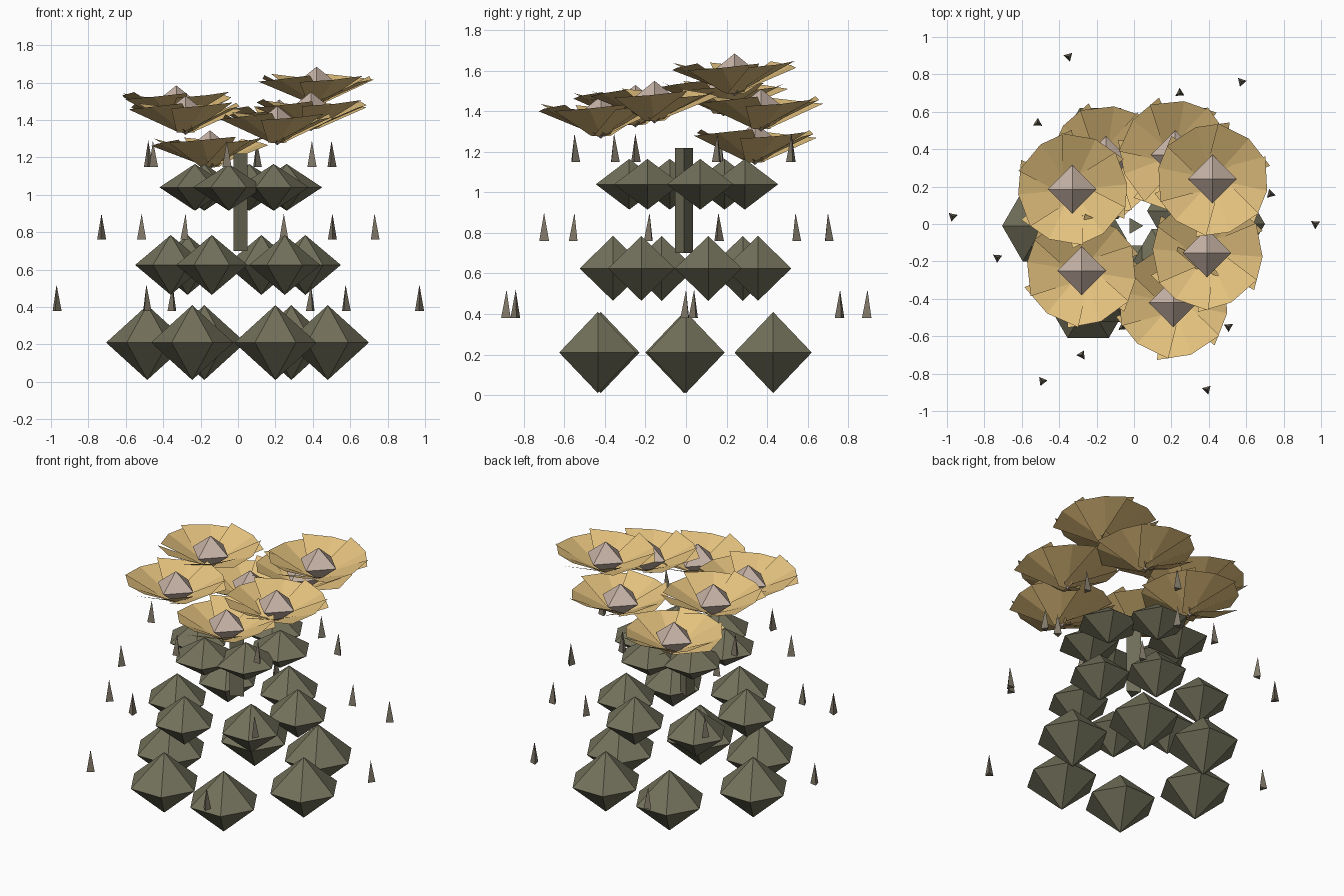
import bpy, bmesh, random
from math import sin, cos, pi
from mathutils import Matrix, Vector

if "Cube" in bpy.data.objects:
    bpy.data.objects.remove(bpy.data.objects["Cube"])

random.seed(4)


def material(name, rgb):
    m = bpy.data.materials.new(name)
    m.diffuse_color = (*rgb, 1)
    m.use_nodes = True
    m.node_tree.nodes["Principled BSDF"].inputs["Base Color"].default_value = m.diffuse_color
    return m


LEAF = material("dark_leaf", (0.17, 0.165, 0.105))
THORN = material("thorn_grey", (0.22, 0.19, 0.14))
PETAL = material("tan_petal", (0.78, 0.54, 0.21))
CORE = material("pale_core", (0.57, 0.45, 0.38))


def add_mesh(name, verts, faces, mat, solid=True):
    me = bpy.data.meshes.new(name)
    me.from_pydata(verts, [], faces)
    if solid:
        bm = bmesh.new()
        bm.from_mesh(me)
        bmesh.ops.recalc_face_normals(bm, faces=bm.faces)
        bm.to_mesh(me)
        bm.free()
    me.materials.append(mat)
    ob = bpy.data.objects.new(name, me)
    bpy.context.collection.objects.link(ob)
    return ob


def ring(n, r, z, turn, c):
    return [(c[0] + r * cos(turn + 2 * pi * i / n),
             c[1] + r * sin(turn + 2 * pi * i / n), z) for i in range(n)]


def bipyramid(name, c, r, half, n, mat):
    v = ring(n, r, c[2], 0, c)
    v += [(c[0], c[1], c[2] + half), (c[0], c[1], c[2] - half)]
    f = []
    for i in range(n):
        j = (i + 1) % n
        f += [(i, j, n), (j, i, n + 1)]
    return add_mesh(name, v, f, mat)


def thorn(name, x, y, z):
    v = ring(3, 0.028, z, random.uniform(0, 2), (x, y)) + [(x, y, z + 0.14)]
    return add_mesh(name, v, [(0, 1, 3), (1, 2, 3), (2, 0, 3), (2, 1, 0)], THORN)


def flower(name, x, y, top):
    # six wide, overlapping, slightly twisted petals
    verts, faces = [], []
    turn = random.uniform(0, pi / 3)
    base = Vector((x, y, top - 0.2))
    for i in range(6):
        m = (Matrix.Translation(base)
             @ Matrix.Rotation(turn + i * pi / 3, 4, 'Z')
             @ Matrix.Rotation(-0.44 + random.uniform(-0.04, 0.04), 4, 'Y')
             @ Matrix.Rotation(0.1, 4, 'X'))
        k = len(verts)
        for p in ((0, -0.05, 0.01), (0, 0, 0), (0, 0.05, 0.01),
                  (0.29, 0.18, 0.02), (0.325, 0, 0), (0.29, -0.18, 0.02)):
            verts.append(m @ Vector(p))
        faces += [(k + 5, k + 4, k + 1, k), (k + 4, k + 3, k + 2, k + 1)]
    add_mesh(name + "_petals", verts, faces, PETAL, solid=False)
    bipyramid(name + "_core", (x, y, top - 0.105), 0.13, 0.105, 4, CORE)


# leaf clumps in three tiers
tiers = [
    ("lower", 0.21, 0.22, 0.20, [(0.48, 0), (0.285, 0.43), (-0.18, 0.43),
                                 (-0.485, -0.01), (-0.245, -0.42), (0.20, -0.435)]),
    ("middle", 0.625, 0.19, 0.16, [(0.36, 0.11), (0.125, 0.355), (-0.27, 0.28),
                                   (-0.36, -0.12), (-0.14, -0.36), (0.25, -0.22)]),
    ("upper", 1.04, 0.19, 0.125, [(0.26, 0.07), (0.06, 0.29), (-0.18, 0.19),
                                  (-0.23, -0.08), (-0.05, -0.28), (0.19, -0.19)]),
]
for tier, z, r, half, spots in tiers:
    for i, (x, y) in enumerate(spots):
        bipyramid(f"{tier}_leaf_clump_{i}", (x, y, z), r, half, 6, LEAF)

# three-sided stem
stem = ring(3, 0.05, 0.70, 0, (0, -0.01)) + ring(3, 0.05, 1.22, 0, (0, -0.01))
add_mesh("stem", stem, [(2, 1, 0), (3, 4, 5), (0, 1, 4, 3), (1, 2, 5, 4), (2, 0, 3, 5)], LEAF)

# floating thorns in three rings
thorns = [
    (0.38, [(0.97, 0), (0.575, 0.76), (-0.35, 0.895), (-0.97, 0.04), (-0.49, -0.84), (0.39, -0.885)]),
    (0.76, [(0.73, 0.16), (0.245, 0.70), (-0.515, 0.54), (-0.73, -0.18), (-0.28, -0.70), (0.505, -0.55)]),
    (1.15, [(0.50, 0.155), (0.10, 0.52), (-0.48, 0.17), (-0.455, -0.25), (-0.06, -0.55), (0.395, -0.355)]),
]
for level, (z, spots) in enumerate(thorns):
    for i, (x, y) in enumerate(spots):
        thorn(f"thorn_{level}_{i}", x, y, z)

# flowers on top: x, y and height of the core tip
for i, (x, y, top) in enumerate([(0.42, 0.24, 1.685), (-0.33, 0.185, 1.585),
                                 (0.39, -0.155, 1.55), (-0.28, -0.25, 1.53),
                                 (0.21, -0.42, 1.475), (0.22, 0.37, 1.51),
                                 (-0.15, 0.34, 1.345)]):
    flower(f"flower_{i}", x, y, top)
